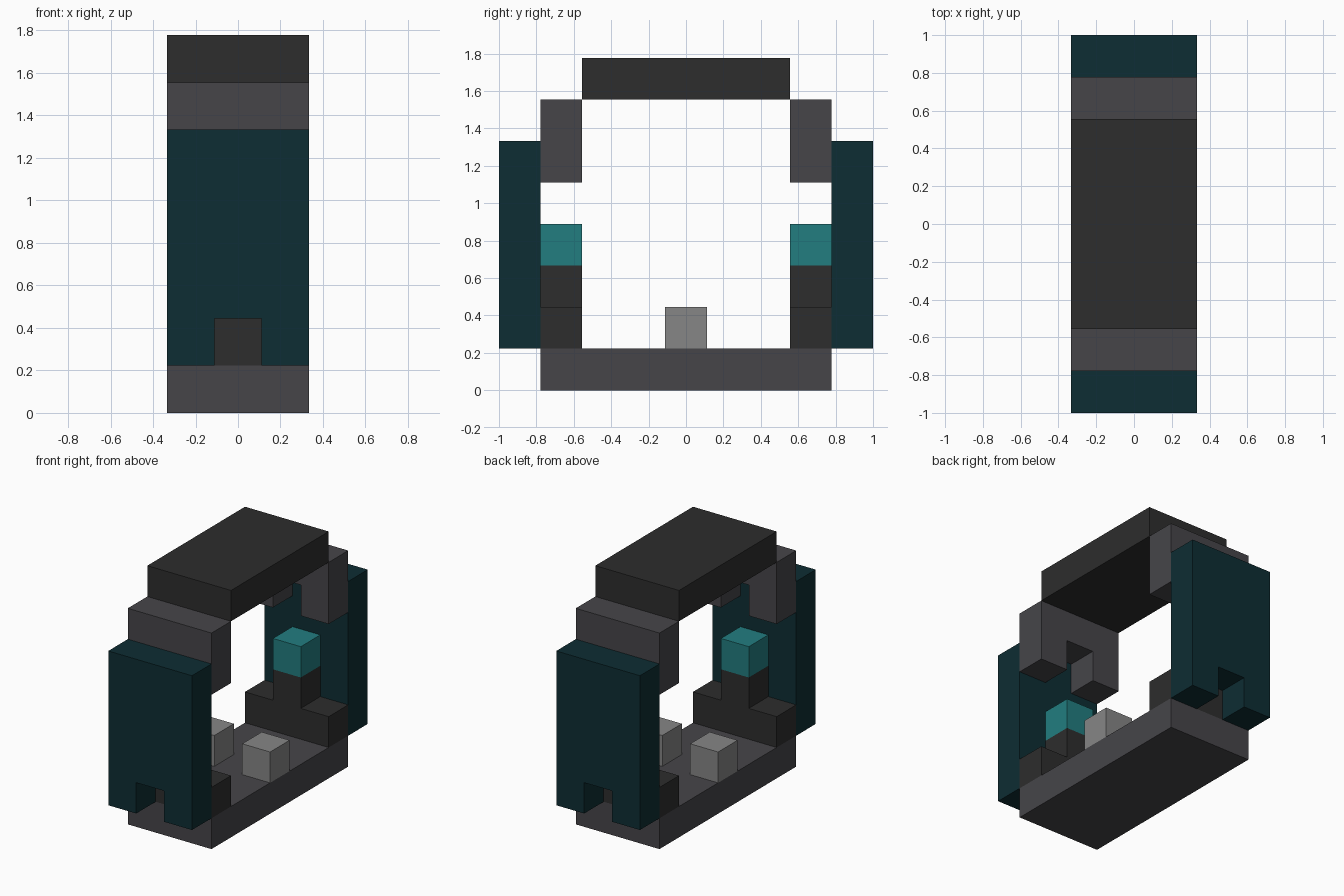
import bpy
import bmesh

U = 2 / 9  # edge length of one block

if "Cube" in bpy.data.objects:
    bpy.data.objects.remove(bpy.data.objects["Cube"], do_unlink=True)


def material(name, hex_code):
    def linear(c):
        c /= 255
        return c / 12.92 if c <= 0.04045 else ((c + 0.055) / 1.055) ** 2.4
    colour = [linear(c) for c in bytes.fromhex(hex_code)] + [1]
    mat = bpy.data.materials.new(name)
    mat.use_nodes = True
    mat.diffuse_color = colour
    mat.node_tree.nodes["Principled BSDF"].inputs["Base Color"].default_value = colour
    return mat


charcoal = material("charcoal", "2d2d2d")
slate = material("slate grey", "464549")
dark_teal = material("dark teal", "0d2d33")
bright_teal = material("bright teal", "227d80")
light_grey = material("light grey", "868686")


def slab(name, outline, y0, y1, mat):
    """Extrude an x-z outline from y0 to y1, all in block units."""
    bm = bmesh.new()
    face = bm.faces.new([bm.verts.new((x * U, y0 * U, z * U)) for x, z in outline])
    new = bmesh.ops.extrude_face_region(bm, geom=[face])["geom"]
    verts = [v for v in new if isinstance(v, bmesh.types.BMVert)]
    bmesh.ops.translate(bm, verts=verts, vec=(0, (y1 - y0) * U, 0))
    bmesh.ops.recalc_face_normals(bm, faces=bm.faces)
    mesh = bpy.data.meshes.new(name)
    bm.to_mesh(mesh)
    bm.free()
    mesh.materials.append(mat)
    obj = bpy.data.objects.new(name, mesh)
    bpy.context.collection.objects.link(obj)
    return obj


def box(x0, x1, z0, z1):
    return [(x0, z0), (x1, z0), (x1, z1), (x0, z1)]


def notched(z0, z1):
    """Full-width outline with a one-block notch in the middle of its lower edge."""
    return [(-1.5, z0), (-.5, z0), (-.5, z0 + 1), (.5, z0 + 1),
            (.5, z0), (1.5, z0), (1.5, z1), (-1.5, z1)]


# Floor and roof
slab("base", box(-1.5, 1.5, 0, 1), -3.5, 3.5, slate)
slab("roof", box(-1.5, 1.5, 7, 8), -2.5, 2.5, charcoal)

# Matching ends: outer panel, upper bracket, stepped pedestal and lamp
pedestal = [(-1.5, 1), (1.5, 1), (1.5, 2), (.5, 2),
            (.5, 3), (-.5, 3), (-.5, 2), (-1.5, 2)]
for end, s in (("front", -1), ("back", 1)):
    slab(end + "_panel", notched(1, 6), s * 3.5, s * 4.5, dark_teal)
    slab(end + "_bracket", notched(5, 7), s * 2.5, s * 3.5, slate)
    slab(end + "_pedestal", pedestal, s * 2.5, s * 3.5, charcoal)
    slab(end + "_lamp", box(-.5, .5, 3, 4), s * 2.5, s * 3.5, bright_teal)

# Small blocks on the floor at either side
for side, x in (("right", -1), ("left", 1)):
    slab(side + "_floor_block", box(x - .5, x + .5, 1, 2), -.5, .5, light_grey)
